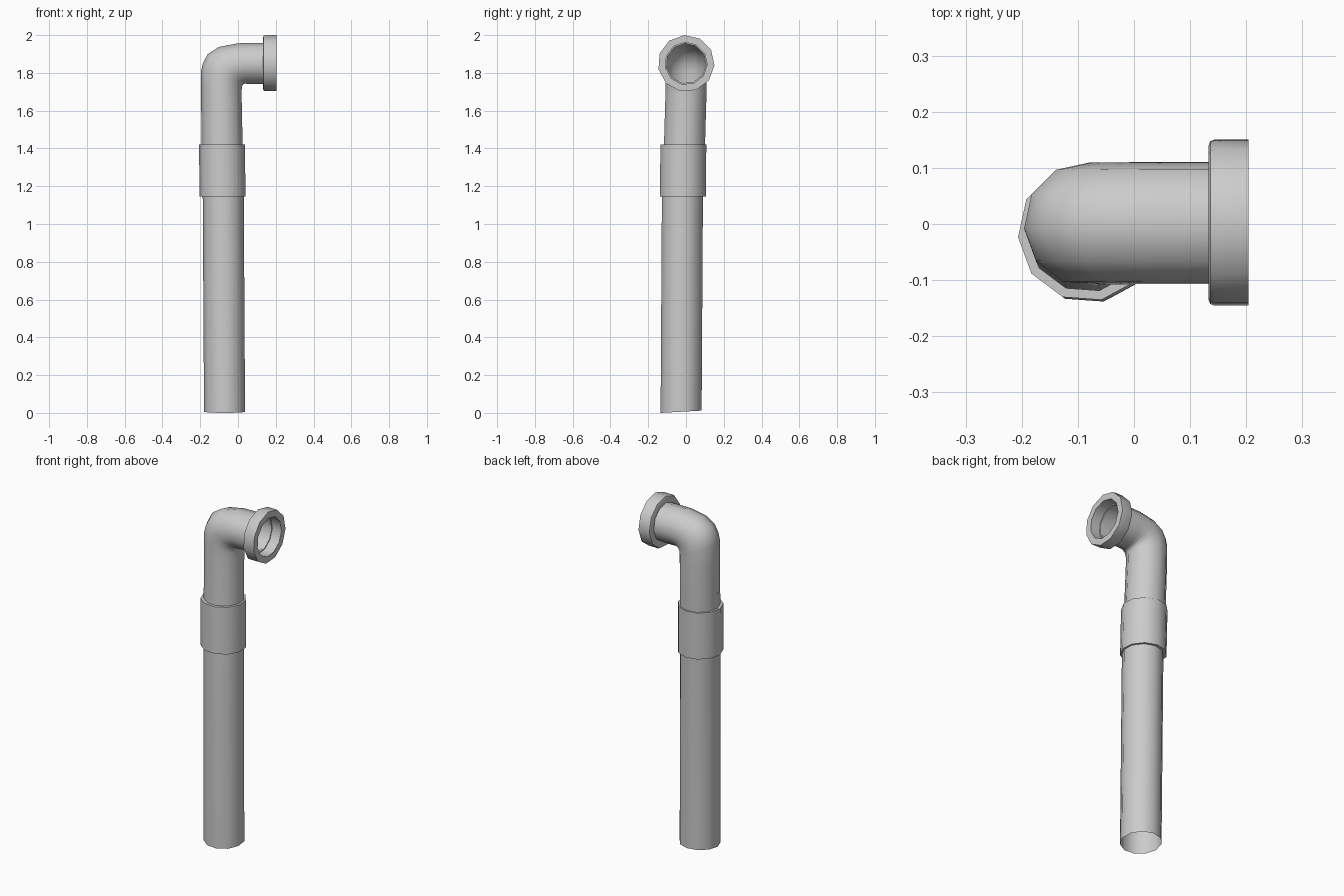
import bpy
import bmesh
from math import sin, cos, pi, radians
from mathutils import Vector

SIDES = 11
FLAT = cos(pi / SIDES)      # odd-sided section: one side is a corner, the other a flat
TWIST = radians(4)

cube = bpy.data.objects.get("Cube")
if cube:
    bpy.data.objects.remove(cube, do_unlink=True)

grey = bpy.data.materials.new("pipe grey")
grey.use_nodes = True
colour = (0.6, 0.6, 0.6, 1)
grey.diffuse_color = colour
grey.node_tree.nodes["Principled BSDF"].inputs["Base Color"].default_value = colour


def loft(name, rings, closed=False):
    """Skin rings given as (outer x, outer z, inner x, inner z, centre y, y radius)."""
    bm = bmesh.new()
    loops = []
    for ox, oz, ix, iz, y, ry in rings:
        outer, inner = Vector((ox, y, oz)), Vector((ix, y, iz))
        axis = (outer - inner) / (1 + FLAT)
        centre = outer - axis
        loop = []
        for k in range(SIDES):
            t = 2 * pi * k / SIDES + TWIST
            loop.append(bm.verts.new(centre + axis * cos(t) - Vector((0, ry * sin(t), 0))))
        loops.append(loop)
    pairs = list(zip(loops, loops[1:]))
    if closed:
        pairs.append((loops[-1], loops[0]))
    for a, b in pairs:
        for k in range(SIDES):
            n = (k + 1) % SIDES
            bm.faces.new((a[k], a[n], b[n], b[k]))
    bmesh.ops.recalc_face_normals(bm, faces=bm.faces)
    mesh = bpy.data.meshes.new(name)
    bm.to_mesh(mesh)
    bm.free()
    mesh.materials.append(grey)
    obj = bpy.data.objects.new(name, mesh)
    bpy.context.collection.objects.link(obj)
    bpy.ops.object.select_all(action="DESELECT")
    obj.select_set(True)
    bpy.context.view_layer.objects.active = obj
    bpy.ops.object.shade_smooth_by_angle(angle=radians(42))
    return obj


def upright(x, y, z, r):
    return (x - r, z, x + r * FLAT, z, y, r)


def sideways(x, r):
    z = 1.85
    return (x, z + r, x, z - r * FLAT, 0.001, r)


# Slightly leaning open pipe with a tight elbow at the top
R = 0.11
pipe = loft("bent_pipe", [
    upright(-0.07, -0.027, 0.006, R),
    upright(-0.077, -0.02, 1.15, R),
    upright(-0.083, -0.009, 1.42, R),
    (-0.196, 1.70, 0.017, 1.69, -0.001, R),
    (-0.196, 1.81, 0.018, 1.715, 0, R),
    (-0.186, 1.853, 0.02, 1.73, 0, R),
    (-0.16, 1.90, 0.025, 1.74, 0, R),
    (-0.10, 1.938, 0.035, 1.745, 0, R),
    (0.0, 1.957, 0.05, 1.744, 0.001, R),
    sideways(0.145, R),
])
# Lower end is cut at a slight slant
for v in pipe.data.vertices[:SIDES]:
    v.co.z += 0.055 * (v.co.y + 0.027)

# Sleeve joining the lower and upper lengths
low, high = (-0.08, -0.018, 1.145), (-0.084, -0.015, 1.42)
loft("sleeve", [upright(*low, 0.106), upright(*low, 0.123),
                upright(*high, 0.123), upright(*high, 0.106)])

# Flanged mouth with softened back edge
loft("mouth_flange", [sideways(x, r) for x, r in (
    (0.133, 0.106), (0.133, 0.14), (0.136, 0.147), (0.144, 0.15),
    (0.204, 0.15), (0.204, 0.112), (0.145, 0.112), (0.145, 0.106))], closed=True)
